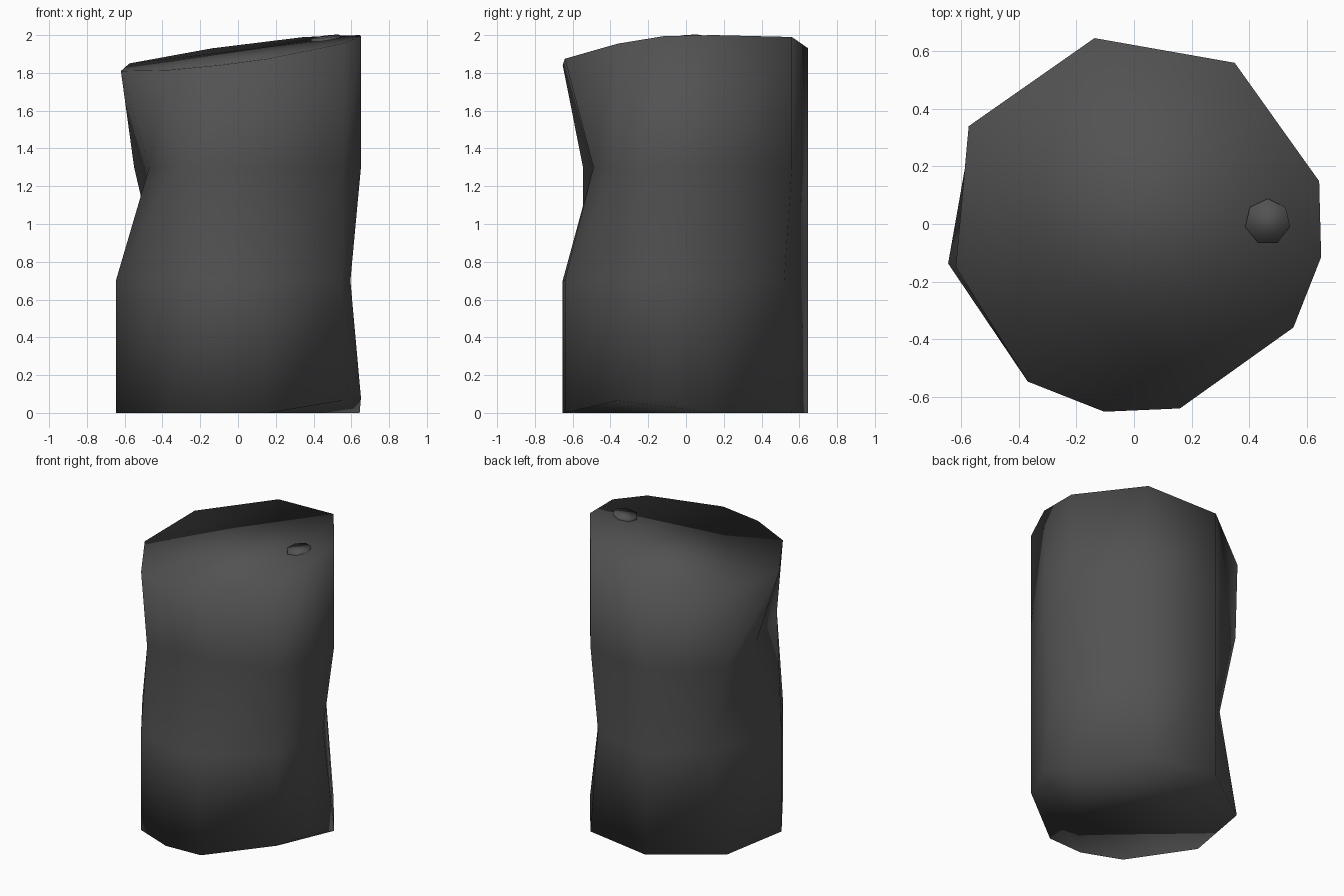
import bpy, bmesh, math
from mathutils import Vector

old = bpy.data.objects.get("Cube")
if old:
    bpy.data.objects.remove(old, do_unlink=True)

metal = bpy.data.materials.new("dark_grey")
grey = (0.085, 0.085, 0.085, 1)
metal.use_nodes = True
metal.diffuse_color = grey
metal.node_tree.nodes["Principled BSDF"].inputs["Base Color"].default_value = grey


def loft(name, rings):
    """Skin a stack of point rings, cap both ends and shade smooth."""
    bm = bmesh.new()
    loops = [[bm.verts.new(p) for p in ring] for ring in rings]
    n = len(loops[0])
    for low, high in zip(loops, loops[1:]):
        for i in range(n):
            j = (i + 1) % n
            bm.faces.new((low[i], low[j], high[j], high[i]))
    bm.faces.new(loops[0][::-1])
    bm.faces.new(loops[-1])
    bmesh.ops.recalc_face_normals(bm, faces=bm.faces)
    for face in bm.faces:
        face.smooth = True
    mesh = bpy.data.meshes.new(name)
    bm.to_mesh(mesh)
    bm.free()
    mesh.materials.append(metal)
    obj = bpy.data.objects.new(name, mesh)
    bpy.context.collection.objects.link(obj)
    return obj


# Crumpled body: column angles and the tilted rim height above each
RADIUS = 0.661
columns = [13, 58, 102, 148, 192, 236, 261, 284, 327, 350]
rim = [2.0, 1.99, 1.93, 1.85, 1.81, 1.815, 1.84, 1.875, 1.955, 1.995]
lifted = {327: 0.065, 350: 0.08}

# Dents push single columns to a new (x, y) at that level
waist_dents = {13: (0.57, 0.13), 350: (0.595, -0.11),
               58: (0.32, 0.52), 148: (-0.41, 0.36)}
chest_dents = {192: (-0.47, -0.11), 148: (-0.55, 0.35), 236: (-0.325, -0.545),
               261: (-0.08, -0.49), 284: (0.13, -0.49)}
rim_dents = {192: (-0.62, -0.15), 148: (-0.575, 0.34)}


def ring(heights, dents):
    points = []
    for angle, z in zip(columns, heights):
        a = math.radians(angle)
        x, y = dents.get(angle, (RADIUS * math.cos(a), RADIUS * math.sin(a)))
        points.append((x, y, z))
    return points


count = len(columns)
loft("dented_body", [
    ring([lifted.get(a, 0) for a in columns], {}),
    ring([0.7] * count, waist_dents),
    ring([1.3] * count, chest_dents),
    ring(rim, rim_dents),
])


# Small seven-sided opening cap lying on the tilted top
def cap_ring(radius, lift):
    points = []
    for i in range(7):
        a = math.pi / 2 + i * math.tau / 7
        dx, dy = radius * math.cos(a), radius * math.sin(a)
        z = 1.982 + 0.12 * dx + 0.08 * dy + lift
        points.append(Vector((0.465 + dx, 0.008 + dy, z)))
    return points


loft("opening_cap", [cap_ring(0.08, -0.03), cap_ring(0.08, 0.01)])
